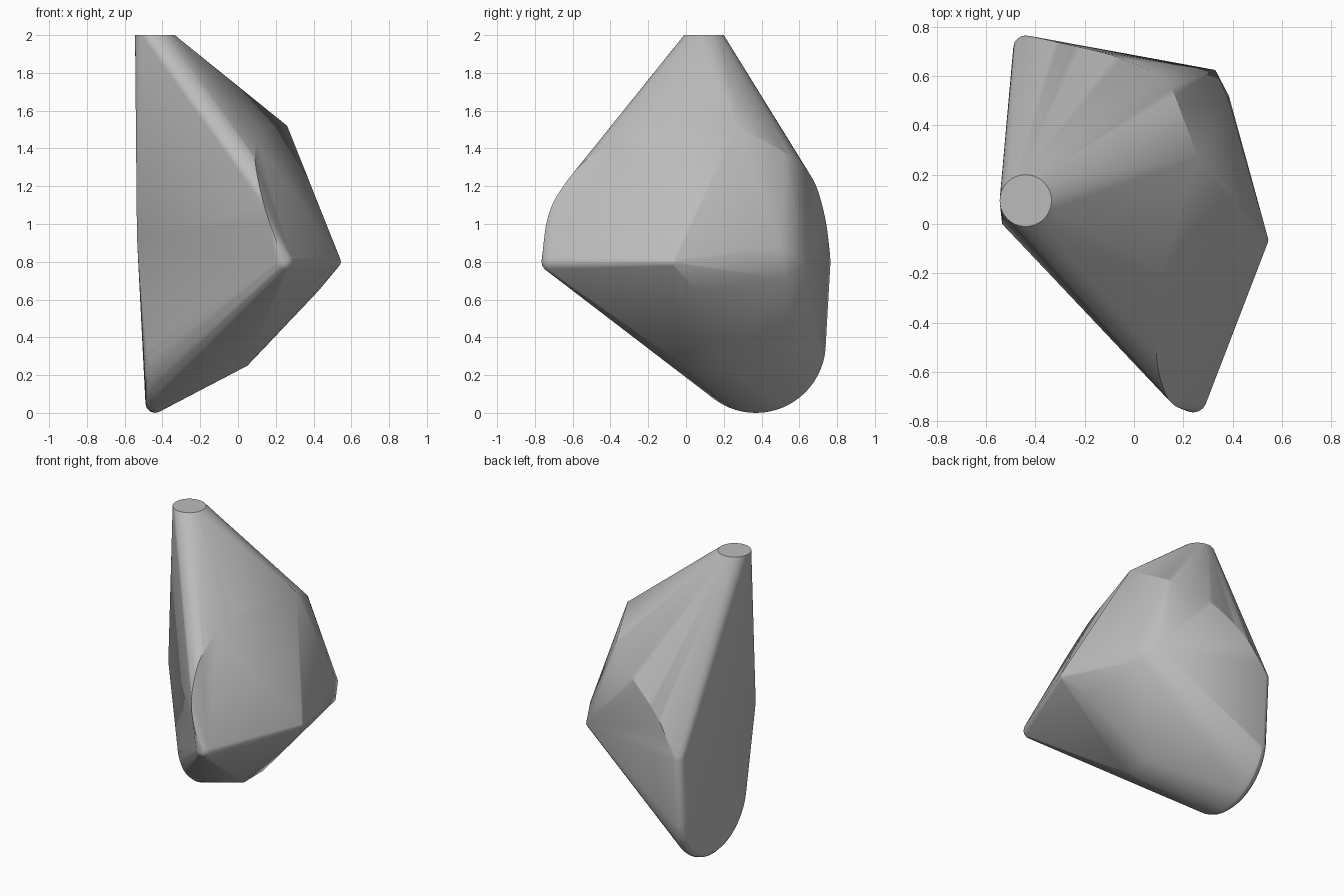
import bpy, bmesh
from math import sin, cos, pi
from mathutils import Vector

cube = bpy.data.objects.get("Cube")
if cube:
    bpy.data.objects.remove(cube, do_unlink=True)

cloud = []


def ball(center, r, u=16, v=8):
    """Rounded corner."""
    c = Vector(center)
    for j in range(v + 1):
        p = pi * j / v
        for i in range(u):
            a = 2 * pi * i / u
            cloud.append(c + r * Vector((sin(p) * cos(a), sin(p) * sin(a), cos(p))))


def rim(points, steps=8):
    """Smooth curved ridge through a few points."""
    p = [Vector(q) for q in points]
    p = [2 * p[0] - p[1]] + p + [2 * p[-1] - p[-2]]
    for a, b, c, d in zip(p, p[1:], p[2:], p[3:]):
        for i in range(steps):
            t = i / steps
            cloud.append(0.5 * (2 * b + (c - a) * t + (2 * a - 5 * b + 4 * c - d) * t ** 2
                                + (3 * b - a - 3 * c + d) * t ** 3))


# Flat round top
for i in range(64):
    a = 2 * pi * i / 64
    cloud.append(Vector((-0.44 + 0.105 * cos(a), 0.095 + 0.105 * sin(a), 2)))

# Rounded disc at the foot
for i in range(64):
    a = 2 * pi * i / 64
    for j in range(12):
        b = 2 * pi * j / 12
        r = 0.32 + 0.05 * cos(b)
        cloud.append(Vector((-0.44 + 0.05 * sin(b), 0.37 + r * cos(a), 0.37 + r * sin(a))))

# Curved front and back ridges
rim([(0.25, -0.755, 0.8), (0.17, -0.74, 1.0), (0.12, -0.67, 1.17), (0.09, -0.5, 1.36),
     (0.12, -0.2, 1.5), (0.21, 0.27, 1.52)])
rim([(0.22, 0.27, 1.52), (0.15, 0.55, 1.36), (-0.05, 0.67, 1.24), (-0.3, 0.735, 1.04),
     (-0.43, 0.765, 0.82)])

# Rounded corners: front, back, side
ball((0.24, -0.71, 0.8), 0.055)
ball((-0.44, 0.715, 0.8), 0.05)
ball((0.515, -0.065, 0.8), 0.03)

# Sharp corners: shoulder, side tip, lower edge, flank
for p in [(0.26, 0.27, 1.52), (0.33, 0.625, 0.79), (0.385, 0.5, 0.88), (0.385, 0.52, 0.71),
          (0.43, 0.05, 0.65), (0.05, -0.01, 0.25), (0.05, 0.2, 0.25), (-0.535, 0.0, 0.93)]:
    cloud.append(Vector(p))

# Wrap everything in one convex skin
bm = bmesh.new()
for p in cloud:
    bm.verts.new(p)
bmesh.ops.remove_doubles(bm, verts=bm.verts, dist=0.002)
bmesh.ops.convex_hull(bm, input=bm.verts)
bmesh.ops.delete(bm, geom=[v for v in bm.verts if not v.link_faces], context='VERTS')
bmesh.ops.dissolve_limit(bm, angle_limit=0.01, verts=bm.verts, edges=bm.edges)
bmesh.ops.recalc_face_normals(bm, faces=bm.faces)
mesh = bpy.data.meshes.new("faceted_stone")
bm.to_mesh(mesh)
bm.free()
stone = bpy.data.objects.new("faceted_stone", mesh)
bpy.context.collection.objects.link(stone)

grey = bpy.data.materials.new("plain_grey")
grey.use_nodes = True
colour = (0.5, 0.5, 0.5, 1)
grey.diffuse_color = colour
grey.node_tree.nodes["Principled BSDF"].inputs["Base Color"].default_value = colour
mesh.materials.append(grey)

bpy.ops.object.select_all(action='DESELECT')
stone.select_set(True)
bpy.context.view_layer.objects.active = stone
bpy.ops.object.shade_smooth_by_angle(angle=0.5)
